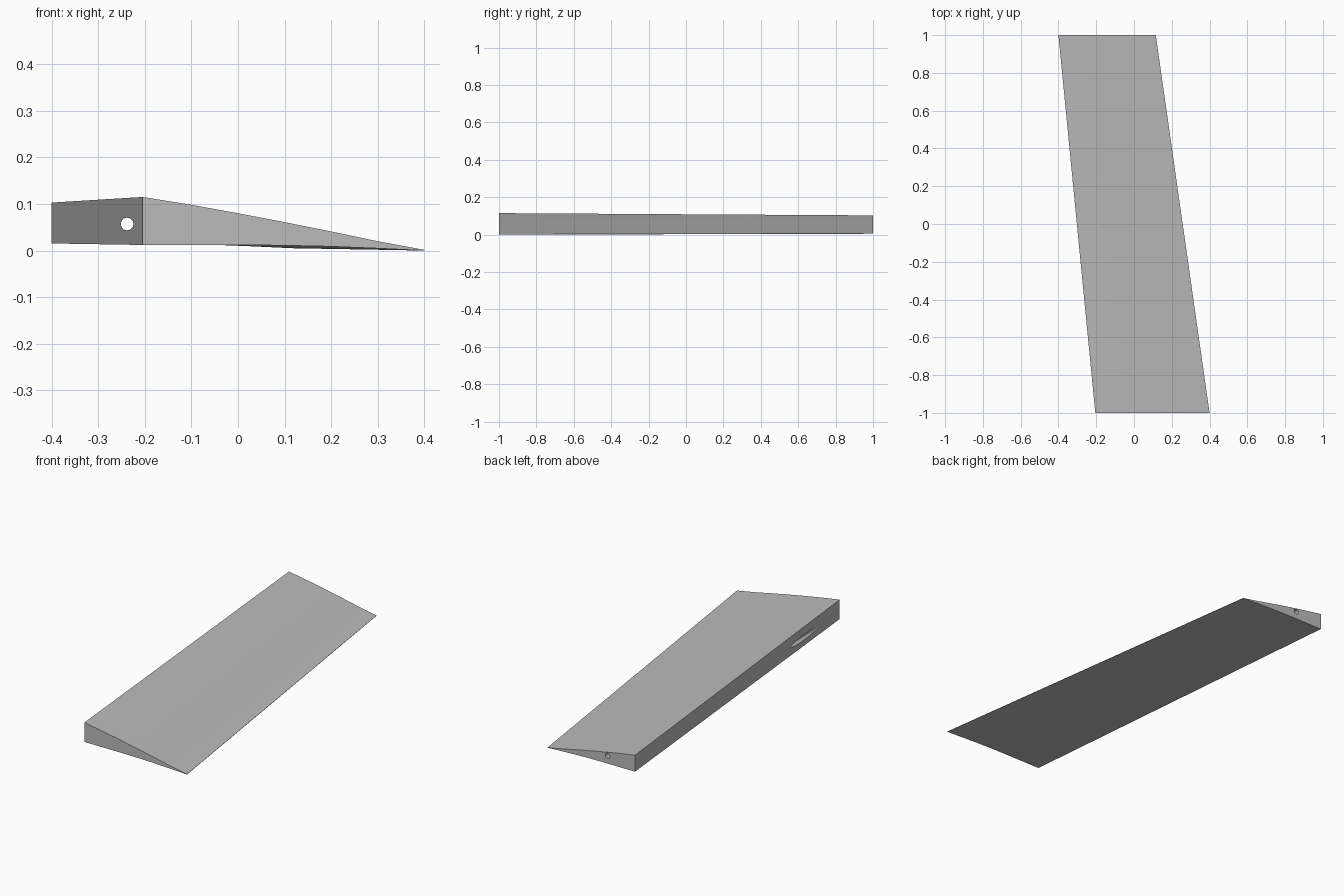
import bpy
import bmesh
import math

cube = bpy.data.objects.get("Cube")
if cube:
    bpy.data.objects.remove(cube, do_unlink=True)

# Single grey material
grey = bpy.data.materials.new("plain grey")
grey.use_nodes = True
color = (0.5, 0.5, 0.5, 1)
grey.diffuse_color = color
grey.node_tree.nodes["Principled BSDF"].inputs["Base Color"].default_value = color

# Section of the flap: (distance along chord, height), blunt edge to thin tip
UPPER = [(0, 0.115), (0.1, 0.099), (0.2, 0.081), (0.3, 0.062),
         (0.4, 0.042), (0.5, 0.021), (0.605, 0.0015)]
LOWER = [(0.605, 0), (0.5, 0.005), (0.4, 0.009), (0.3, 0.0112),
         (0.2, 0.012), (0.1, 0.012), (0, 0.012)]


def add_section(bm, x, y, scale, lift):
    return [bm.verts.new((x + c * scale, y, lift + z * scale))
            for c, z in UPPER + LOWER]


# Tapered, swept flap body lofted between its two end sections
bm = bmesh.new()
front = add_section(bm, -0.205, -1, 1, 0)
back = add_section(bm, -0.4, 1, 0.852, 0.005)
bm.faces.new(front)
bm.faces.new(back)
for i in range(len(front)):
    j = (i + 1) % len(front)
    bm.faces.new((front[i], front[j], back[j], back[i]))
bmesh.ops.recalc_face_normals(bm, faces=bm.faces)
mesh = bpy.data.meshes.new("flap_body")
bm.to_mesh(mesh)
bm.free()
mesh.materials.append(grey)
flap = bpy.data.objects.new("flap_body", mesh)
bpy.context.collection.objects.link(flap)

# Hinge rod hole: runs straight lengthwise and breaks out of the blunt side
bpy.ops.mesh.primitive_cylinder_add(vertices=32, radius=0.0135, depth=2.2,
                                    location=(-0.238, 0, 0.057),
                                    rotation=(math.pi / 2, 0, 0))
cutter = bpy.context.object
cutter.name = "rod_hole_cutter"
cutter.hide_render = True
cutter.data.materials.append(grey)

bpy.ops.object.select_all(action='DESELECT')
flap.select_set(True)
bpy.context.view_layer.objects.active = flap
cut = flap.modifiers.new("rod_hole", 'BOOLEAN')
cut.operation = 'DIFFERENCE'
cut.solver = 'EXACT'
cut.object = cutter
bpy.ops.object.modifier_apply(modifier=cut.name)
bpy.data.objects.remove(cutter, do_unlink=True)

# Smooth curved skins and hole, flat blunt side and ends
bpy.ops.object.shade_smooth_by_angle()
for face in flap.data.polygons:
    if abs(face.normal.y) > 0.05:
        face.use_smooth = False
